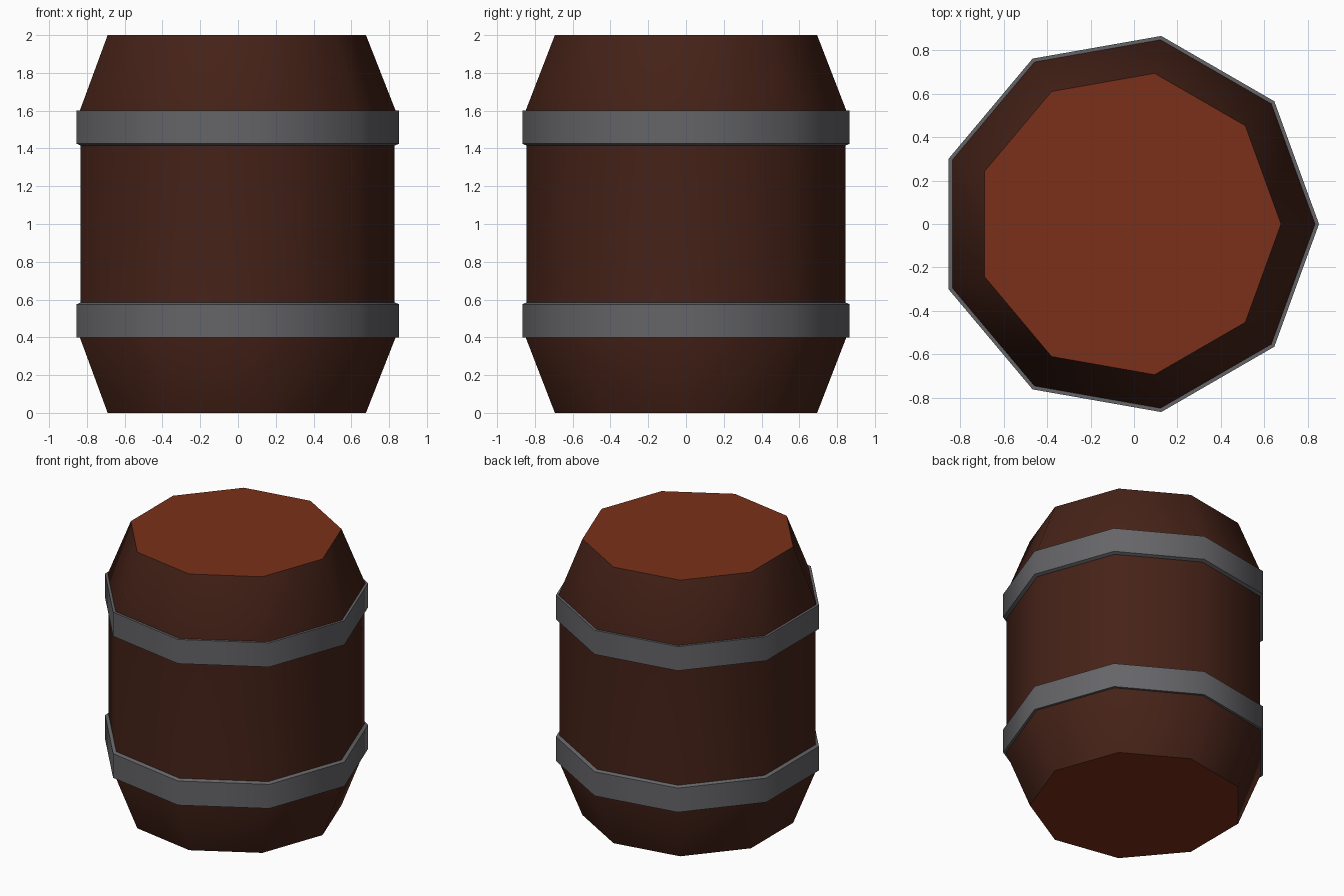
import bpy, bmesh, math

if "Cube" in bpy.data.objects:
    bpy.data.objects.remove(bpy.data.objects["Cube"])

SIDES = 9
CX = -0.0275  # a corner points to +x, so the axis sits slightly left of centre


def material(name, rgb):
    m = bpy.data.materials.new(name)
    m.diffuse_color = (*rgb, 1)
    m.use_nodes = True
    m.node_tree.nodes["Principled BSDF"].inputs["Base Color"].default_value = m.diffuse_color
    return m


def lathe(name, profile, mats, closed=False, caps=False):
    """Spin an (r, z) profile into a nine-sided solid."""
    bm = bmesh.new()
    rings = []
    for r, z in profile:
        rings.append([bm.verts.new((CX + r * math.cos(math.tau * i / SIDES),
                                    r * math.sin(math.tau * i / SIDES), z))
                      for i in range(SIDES)])
    pairs = list(zip(rings, rings[1:]))
    if closed:
        pairs.append((rings[-1], rings[0]))
    for a, b in pairs:
        for i in range(SIDES):
            j = (i + 1) % SIDES
            bm.faces.new((a[i], a[j], b[j], b[i]))
    if caps:
        for ring in (rings[0], rings[-1]):
            bm.faces.new(ring).material_index = 1
    bmesh.ops.recalc_face_normals(bm, faces=bm.faces)
    mesh = bpy.data.meshes.new(name)
    bm.to_mesh(mesh)
    bm.free()
    for m in mats:
        mesh.materials.append(m)
    ob = bpy.data.objects.new(name, mesh)
    bpy.context.collection.objects.link(ob)
    bpy.ops.object.select_all(action='DESELECT')
    ob.select_set(True)
    bpy.context.view_layer.objects.active = ob
    bpy.ops.object.shade_smooth_by_angle(angle=math.radians(50))
    return ob


stave = material("stave_wood", (0.06, 0.016, 0.009))
lid = material("lid_wood", (0.2, 0.03, 0.01))
iron = material("hoop_iron", (0.13, 0.13, 0.14))

# Barrel body with lids
lathe("barrel_body",
      [(0.705, 0), (0.862, 0.4), (0.857, 0.58), (0.857, 1.42), (0.862, 1.6), (0.705, 2)],
      [stave, lid], caps=True)

# Two hoops, mirrored about mid-height, inner edge sloping toward the middle
hoop = [(0.85, 0.4), (0.88, 0.4), (0.88, 0.575), (0.85, 0.588)]
lathe("lower_hoop", hoop, [iron], closed=True)
lathe("upper_hoop", [(r, 2 - z) for r, z in hoop], [iron], closed=True)
